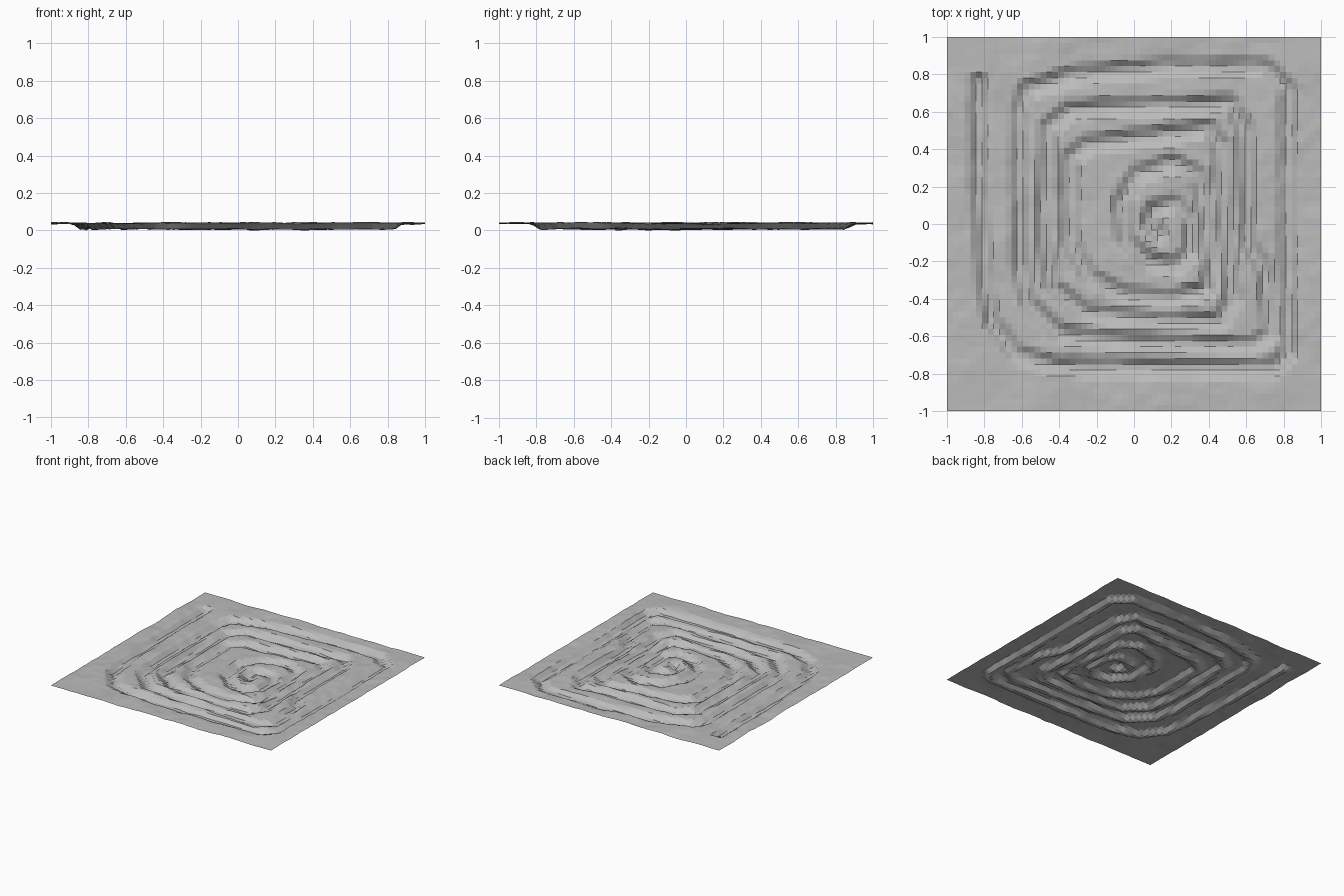
import bpy
import bmesh
from mathutils import Vector, noise
from mathutils.geometry import intersect_point_line

if "Cube" in bpy.data.objects:
    bpy.data.objects.remove(bpy.data.objects["Cube"])

CELLS = 64        # grid resolution of the ground sheet
GROUND = 0.042    # general ground height
FLOOR = 0.010     # trench floor height
HALF_FLOOR, HALF_RIM = 0.018, 0.056

# Centre line of the spiral trench, from the outer end to the middle
PATH = [Vector((x, y, 0)) for x, y in (
    (-.83, .76), (-.83, .2), (-.8, -.3), (-.76, -.52), (-.64, -.69), (-.42, -.76),
    (.2, -.77), (.76, -.765), (.82, -.68), (.82, -.1), (.82, .72), (.7, .835), (.2, .84),
    (-.3, .8), (-.57, .72), (-.61, .6), (-.61, -.2), (-.57, -.42), (-.4, -.59),
    (0, -.63), (.64, -.65), (.73, -.58), (.7, -.25), (.61, -.1), (.59, .5), (.52, .645),
    (.1, .63), (-.34, .61), (-.46, .52), (-.48, -.1), (-.44, -.33), (-.26, -.48),
    (.1, -.51), (.46, -.52), (.53, -.4), (.49, -.05), (.46, .42), (.4, .51), (.1, .465),
    (-.25, .425), (-.34, .35), (-.34, -.1), (-.24, -.28), (-.05, -.38), (.2, -.4),
    (.39, -.35), (.42, -.2), (.37, .1), (.34, .26), (.22, .33), (.02, .27), (-.07, .12),
    (-.05, -.08), (.08, -.2), (.22, -.23), (.3, -.14), (.3, .03), (.22, .11),
    (.11, .08), (.08, .01), (.13, -.05))]


def distance_to_path(point):
    """Shortest distance from a point to the spiral centre line."""
    best = 9.0
    for a, b in zip(PATH, PATH[1:]):
        near, t = intersect_point_line(point, a, b)
        t = min(max(t, 0), 1)
        best = min(best, (point - a.lerp(b, t)).length)
    return best


def height(x, y):
    """Rolling ground with the trench pressed into it."""
    here = Vector((x, y, 0))
    rolling = noise.noise(here * 4 + Vector((3, 7, 1))) * 0.010
    rough = noise.noise(here * 14) * 0.004
    # The sheet settles to level ground at its four corners
    settle = min(1, 4 * (1 - min(abs(x), abs(y))))
    ground = GROUND + (rolling + rough) * settle
    wobble = noise.noise(here * 9 + Vector((0, 0, 5))) * 0.008
    d = distance_to_path(here) + wobble
    s = min(max((HALF_RIM - d) / (HALF_RIM - HALF_FLOOR), 0), 1)
    floor = FLOOR + noise.noise(here * 7 + Vector((0, 0, 9))) * 0.008
    return ground + (floor - ground) * s


# Ground sheet
bm = bmesh.new()
bmesh.ops.create_grid(bm, x_segments=CELLS, y_segments=CELLS, size=1)
for v in bm.verts:
    v.co.z = height(v.co.x, v.co.y)
lowest = min(v.co.z for v in bm.verts)
for v in bm.verts:
    v.co.z -= lowest
mesh = bpy.data.meshes.new("spiral_ground")
bm.to_mesh(mesh)
bm.free()
ground = bpy.data.objects.new("spiral_ground", mesh)
bpy.context.collection.objects.link(ground)

# Stone grey colour
stone = bpy.data.materials.new("stone_grey")
stone.use_nodes = True
grey = (0.5, 0.5, 0.5, 1)
stone.diffuse_color = grey
stone.node_tree.nodes["Principled BSDF"].inputs["Base Color"].default_value = grey
mesh.materials.append(stone)
